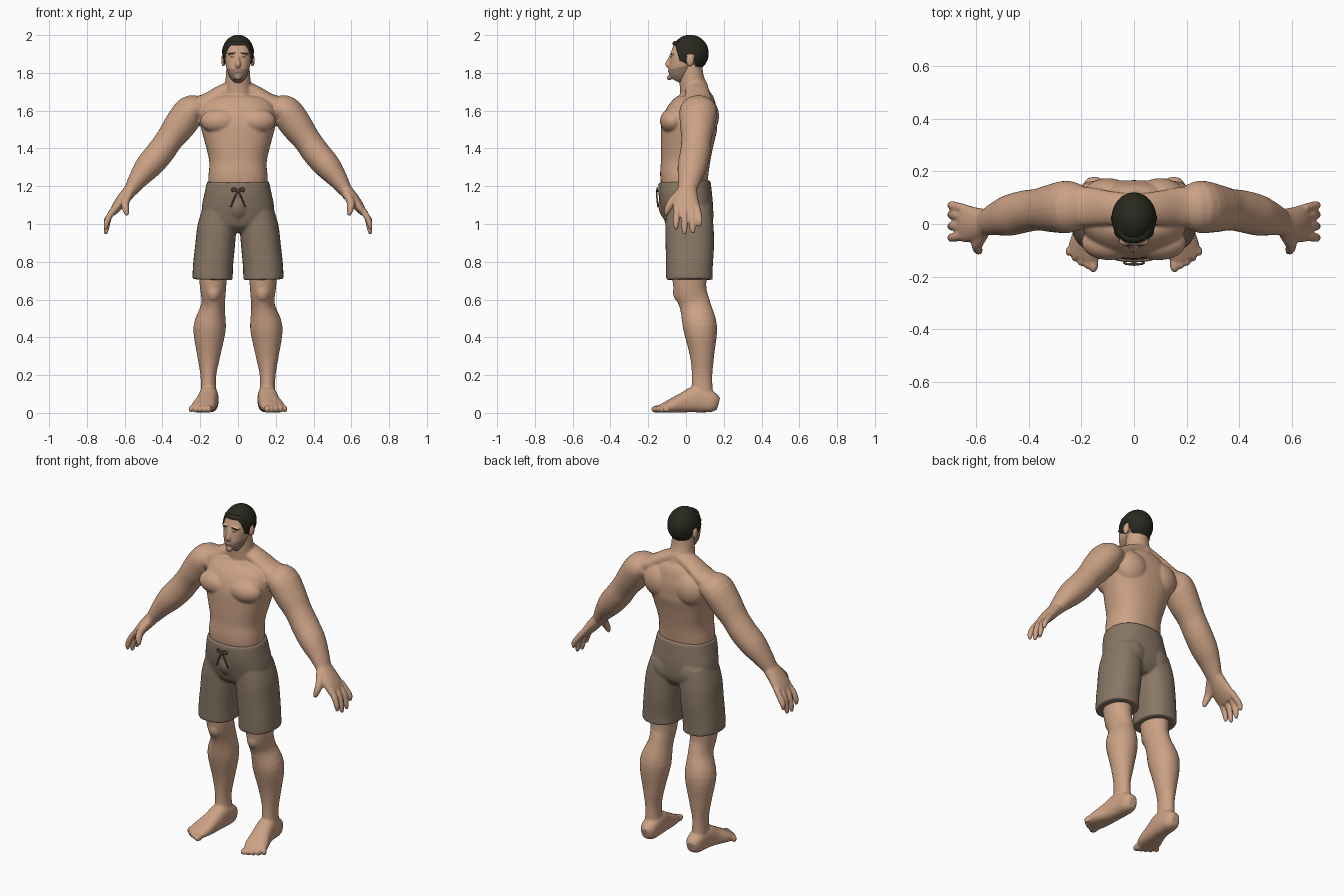
import bpy, bmesh, math
from mathutils import Vector, Matrix

cube = bpy.data.objects.get("Cube")
if cube:
    bpy.data.objects.remove(cube)

Y, Z = Vector((0, 1, 0)), Vector((0, 0, 1))


def material(name, r, g, b):
    mat = bpy.data.materials.new(name)
    mat.use_nodes = True
    mat.diffuse_color = (r, g, b, 1)
    bsdf = mat.node_tree.nodes["Principled BSDF"]
    bsdf.inputs["Base Color"].default_value = (r, g, b, 1)
    bsdf.inputs["Roughness"].default_value = .8
    return mat


SKIN = material("skin", .6, .36, .235)
STUBBLE = material("stubble", .33, .22, .16)
LIPS = material("lips", .42, .2, .15)
HAIR = material("dark hair", .022, .022, .014)
EYES = material("eye shade", .16, .1, .07)
CLOTH = material("shorts cloth", .25, .185, .13)
CORD = material("drawstring", .17, .125, .09)


def spline(points, steps=4):
    """Smooth path through points that carry position and radii."""
    out = []
    for i in range(len(points) - 1):
        quad = [points[min(max(k, 0), len(points) - 1)] for k in range(i - 1, i + 3)]
        for s in range(steps):
            t = s / steps
            out.append([b + t * ((c - a) + t * ((2*a - 5*b + 4*c - d) + t * (3*b - a - 3*c + d))) / 2
                        if s else b for a, b, c, d in zip(*quad)])
    return out + [list(points[-1])]


def tube(bm, points, side=1, up=Y, power=2, sides=24):
    """Loft through (x, y, z, half width, half depth along up)."""
    path = spline(points)
    centres = [Vector((p[0] * side, p[1], p[2])) for p in path]
    rings = []
    for i, (p, c) in enumerate(zip(path, centres)):
        tangent = centres[min(i + 1, len(path) - 1)] - centres[max(i - 1, 0)]
        across = tangent.cross(up).normalized()
        deep = across.cross(tangent).normalized()
        ring = []
        for k in range(sides):
            a = 2 * math.pi * k / sides
            u, w = (math.copysign(abs(f) ** (2 / power), f) for f in (math.cos(a), math.sin(a)))
            ring.append(bm.verts.new(c + across * u * p[3] + deep * w * p[4]))
        rings.append(ring)
    for r, q in zip(rings, rings[1:]):
        for k in range(sides):
            n = (k + 1) % sides
            bm.faces.new((r[k], r[n], q[n], q[k]))
    bm.faces.new(rings[0])
    bm.faces.new(rings[-1])


def blob(bm, centre, radii, side=1):
    x, y, z = centre
    place = Matrix.Translation((x * side, y, z)) @ Matrix.Diagonal((*radii, 1))
    bmesh.ops.create_uvsphere(bm, u_segments=24, v_segments=16, radius=1, matrix=place)


def finish(name, bm, mats, voxel=0, smooth=4):
    """Make the object, fusing its parts into one skin if a voxel size is given."""
    bmesh.ops.recalc_face_normals(bm, faces=bm.faces[:])
    mesh = bpy.data.meshes.new(name)
    bm.to_mesh(mesh)
    bm.free()
    obj = bpy.data.objects.new(name, mesh)
    bpy.context.collection.objects.link(obj)
    if voxel:
        fuse = obj.modifiers.new("fuse", "REMESH")
        fuse.mode, fuse.voxel_size = "VOXEL", voxel
        relax = obj.modifiers.new("relax", "SMOOTH")
        relax.factor, relax.iterations = .5, smooth
        graph = bpy.context.evaluated_depsgraph_get()
        fused = bpy.data.meshes.new_from_object(obj.evaluated_get(graph))
        obj.modifiers.clear()
        obj.data = fused
    obj.data.materials.clear()
    for mat in mats:
        obj.data.materials.append(mat)
    for poly in obj.data.polygons:
        poly.use_smooth = True
    return obj


# Body: torso and neck
bm = bmesh.new()
torso = [(1.12, 0, .15, .11), (1.24, -.01, .157, .126), (1.33, -.003, .152, .13),
         (1.43, .006, .175, .14), (1.53, .02, .2, .148), (1.61, .045, .2, .128),
         (1.665, .06, .14, .095), (1.7, .06, .08, .06)]
tube(bm, [(0, y, z, w, d) for z, y, w, d in torso], power=2.3, sides=40)
tube(bm, [(0, .06, 1.6, .09, .09), (0, .045, 1.7, .075, .078),
          (0, .03, 1.77, .066, .066), (0, .025, 1.85, .06, .06)])

for s in (1, -1):
    # Chest, shoulder slope and back muscles
    blob(bm, (.095, -.07, 1.545), (.105, .068, .068), s)
    blob(bm, (.1, .1, 1.57), (.1, .075, .1), s)
    tube(bm, [(.0, .055, 1.735, .04, .06), (.09, .06, 1.695, .04, .065),
              (.17, .065, 1.645, .045, .075), (.25, .065, 1.61, .06, .08)], s)
    # Arm
    tube(bm, [(.19, .06, 1.61, .06, .08), (.25, .065, 1.598, .084, .1),
              (.31, .06, 1.52, .084, .092), (.365, .055, 1.445, .073, .08),
              (.415, .048, 1.375, .074, .08), (.475, .033, 1.305, .07, .078),
              (.53, .018, 1.235, .052, .062), (.57, .005, 1.175, .036, .048)], s)
    # Hand, fingers and thumb
    tube(bm, [(.555, .008, 1.195, .037, .048), (.61, .0, 1.13, .033, .066),
              (.645, .002, 1.085, .026, .072), (.665, .005, 1.055, .016, .066)], s)
    for y, reach in ((-.05, .97), (-.008, .945), (.034, .95), (.068, .985)):
        tube(bm, [(.645, y * .85, 1.09, .019, .018), (.682, y, 1.04, .017, .018),
                  (.697, y * 1.05, reach + .03, .015, .016), (.7, y * 1.05, reach, .008, .009)],
             s, sides=12)
    tube(bm, [(.575, -.03, 1.16, .025, .03), (.597, -.075, 1.115, .022, .024),
              (.594, -.098, 1.075, .018, .019), (.585, -.105, 1.045, .01, .01)], s, sides=12)
    # Lower leg
    tube(bm, [(.135, .02, .85, .085, .1), (.132, .02, .67, .07, .088),
              (.132, .048, .57, .063, .082), (.15, .075, .45, .086, .09),
              (.155, .085, .3, .061, .064), (.157, .085, .19, .041, .054),
              (.155, .085, .08, .044, .06)], s)
    blob(bm, (.13, -.02, .64), (.045, .05, .06), s)
    # Foot and toes
    tube(bm, [(.152, .172, .048, .025, .032), (.152, .14, .056, .046, .054),
              (.155, .06, .072, .052, .07), (.165, -.01, .055, .056, .054),
              (.182, -.08, .036, .065, .035), (.198, -.13, .022, .06, .021)],
         s, up=Z, power=2.5)
    for i in range(5):
        size = .019 - .0015 * i if i else .026
        blob(bm, (.155 + .024 * i, -.152 + .003 * i * i, .02), (size * .75, size * 1.3, .02), s)
finish("body", bm, [SKIN], .006, 6)

# Head: skull, jaw, nose, brow and ears fused
bm = bmesh.new()
blob(bm, (0, .022, 1.903), (.077, .09, .09))
tube(bm, [(0, -.058, 1.76, .026, .03), (0, -.045, 1.785, .046, .052),
          (0, -.026, 1.83, .062, .066), (0, -.008, 1.885, .069, .076),
          (0, .005, 1.95, .06, .066)], power=2.3, sides=32)
tube(bm, [(0, -.072, 1.9, .007, .01), (0, -.088, 1.865, .01, .013),
          (0, -.093, 1.843, .016, .016), (0, -.08, 1.832, .012, .012)], sides=16)
blob(bm, (0, -.088, 1.775), (.02, .013, .014))
blob(bm, (0, -.084, 1.808), (.022, .012, .01))
for s in (1, -1):
    blob(bm, (.028, -.066, 1.903), (.03, .018, .009), s)
    blob(bm, (.077, .022, 1.866), (.012, .02, .032), s)
head = finish("head", bm, [SKIN, STUBBLE, LIPS, HAIR, EYES], .004, 4)

# Hairline height by depth, from forehead to nape
HAIRLINE = [(-.2, 1.955), (-.055, 1.945), (-.035, 1.865), (.0, 1.85),
            (.005, 1.9), (.04, 1.9), (.05, 1.8), (.2, 1.79)]


def hairline(y):
    for (a, low), (b, high) in zip(HAIRLINE, HAIRLINE[1:]):
        if y <= b:
            return low + (high - low) * (y - a) / (b - a)


def face_colour(c):
    x, y, z = abs(c.x), c.y, c.z
    if z > hairline(y):
        return 3
    if y < -.05 and .014 < x < .048 and abs(z - 1.906 + x * .08) < .0045:
        return 3
    if y < -.05 and .018 < x < .04 and abs(z - 1.884) < .004:
        return 4
    if y < -.07 and x < .022 and abs(z - 1.808) < .005:
        return 2
    if y < .01 and z < 1.822 + .25 * max(0, y + .07):
        return 1
    return 0


hair, bare = set(), set()
for poly in head.data.polygons:
    poly.material_index = face_colour(poly.center)
    grown = poly.material_index == 3 and poly.center.z > hairline(poly.center.y)
    (hair if grown else bare).update(poly.vertices)
lift = {i: head.data.vertices[i].normal.copy() for i in hair - bare}
for i, normal in lift.items():
    head.data.vertices[i].co += normal * .009

# Shorts: hips, two legs and seat fused
bm = bmesh.new()
tube(bm, [(0, -.008, 1.225, .164, .138), (0, -.004, 1.16, .178, .141),
          (0, .008, 1.08, .192, .136), (0, .018, 1.0, .18, .12),
          (0, .02, .955, .11, .08)], power=2.3, sides=40)
blob(bm, (0, -.085, 1.1), (.06, .062, .085))
for s in (1, -1):
    tube(bm, [(.095, .015, 1.08, .09, .12), (.112, .018, .98, .103, .128),
              (.122, .02, .88, .105, .128), (.132, .018, .78, .106, .124),
              (.135, .018, .705, .107, .123)], s, power=2.3, sides=32)
    blob(bm, (.08, .065, 1.05), (.09, .082, .1), s)
finish("shorts", bm, [CLOTH], .007, 4)

# Drawstring bow: two loops and two tails
bm = bmesh.new()
for s in (1, -1):
    tube(bm, [(x, y, z, .004, .004) for x, y, z in
              ((0, -.153, 1.18), (.025, -.152, 1.19), (.032, -.152, 1.175), (0, -.155, 1.172))],
         s, sides=8)
    tube(bm, [(x, y, z, .004, .004) for x, y, z in
              ((0, -.154, 1.178), (.018, -.154, 1.14), (.038, -.148, 1.09))], s, sides=8)
blob(bm, (0, -.153, 1.177), (.009, .007, .008))
finish("drawstring", bm, [CORD])
